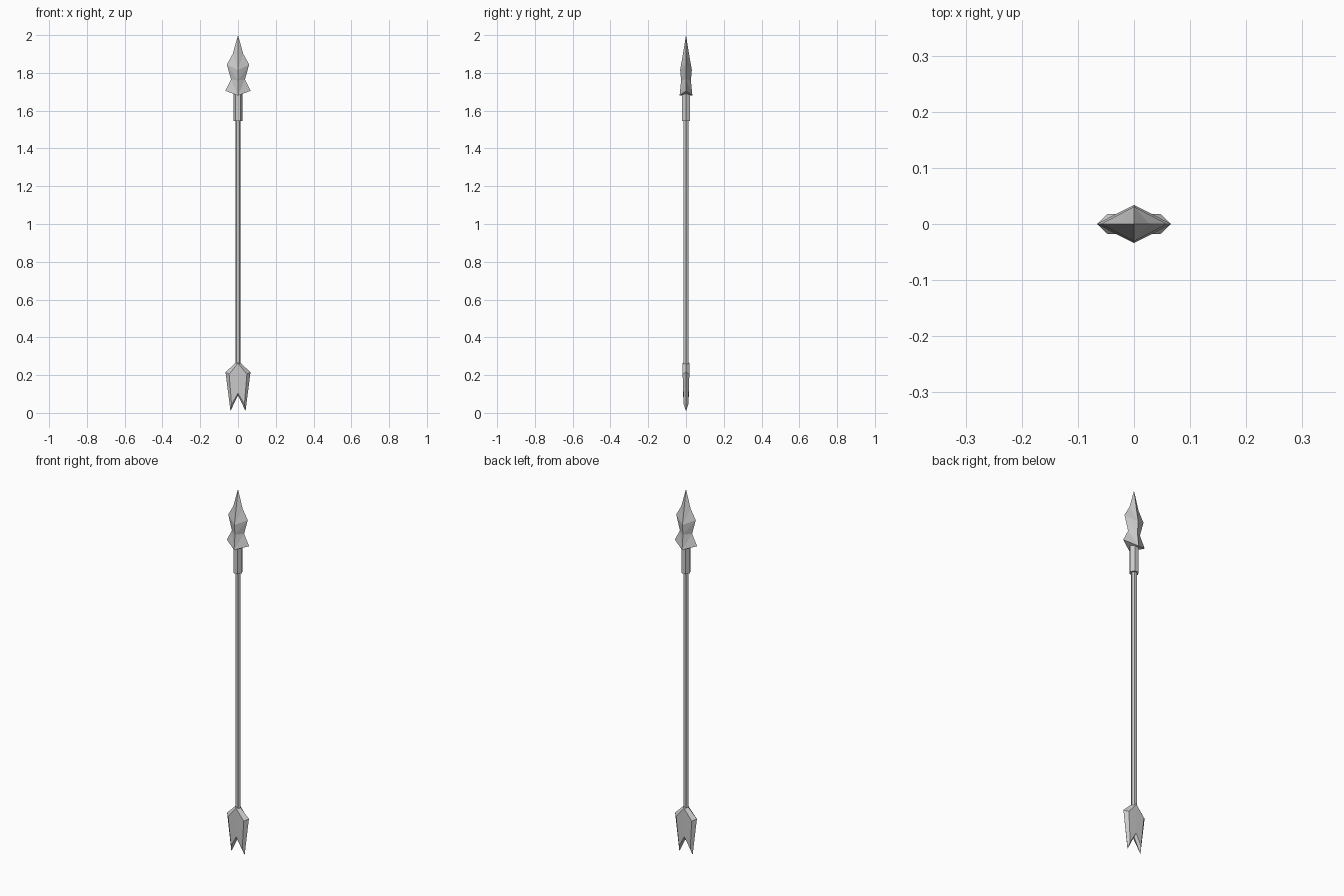
import bpy, bmesh
from math import cos, sin, pi

if "Cube" in bpy.data.objects:
    bpy.data.objects.remove(bpy.data.objects["Cube"])


def make_object(name, verts, faces):
    mesh = bpy.data.meshes.new(name)
    bm = bmesh.new()
    vs = [bm.verts.new(v) for v in verts]
    for f in faces:
        bm.faces.new([vs[i] for i in f])
    bmesh.ops.recalc_face_normals(bm, faces=bm.faces)
    bm.to_mesh(mesh)
    bm.free()
    obj = bpy.data.objects.new(name, mesh)
    bpy.context.collection.objects.link(obj)
    return obj


def hex_rod(name, radius, z0, z1):
    n = 6
    verts = [(radius * cos(2 * pi * i / n), radius * sin(2 * pi * i / n), z)
             for z in (z0, z1) for i in range(n)]
    faces = [(i, (i + 1) % n, n + (i + 1) % n, n + i) for i in range(n)]
    make_object(name, verts, faces + [tuple(range(n)), tuple(range(n, 2 * n))])


# Shaft and the socket below the blade
hex_rod("shaft", 0.014, 0.22, 1.60)
hex_rod("socket", 0.024, 1.545, 1.70)

# Blade: diamond rings (half width, edge height, half depth, ridge height)
rings = [(0.067, 1.705, 0.034, 1.68),
         (0.037, 1.765, 0.026, 1.76),
         (0.059, 1.845, 0.031, 1.815),
         (0.028, 1.90, 0.017, 1.895)]
verts = []
for w, ze, d, zr in rings:
    verts += [(w, 0, ze), (0, d, zr), (-w, 0, ze), (0, -d, zr)]
verts += [(0, 0, 2.0), (0, 0, 1.68)]
tip, base = len(verts) - 2, len(verts) - 1
faces = []
for i in range(4):
    j = (i + 1) % 4
    faces.append((base, i, j))
    for r in range(len(rings) - 1):
        a, b = 4 * r, 4 * r + 4
        faces += [(a + i, a + j, b + i), (a + j, b + j, b + i)] if i % 2 == 0 else \
                 [(a + i, a + j, b + j), (a + i, b + j, b + i)]
    top = 4 * (len(rings) - 1)
    faces.append((top + i, top + j, tip))
make_object("blade", verts, faces)

# Tail fin: sharp outer outline bevelled up to a raised panel, front and back
outer = [(0, 0.278), (0.066, 0.215), (0.040, 0.01), (0, 0.092)]
inner = [(0, 0.263), (0.047, 0.205), (0.034, 0.045), (0, 0.105)]
depth = [0.018, 0.018, 0.012, 0.016]


def loop(points):
    return points + [(-points[2][0], points[2][1]), (-points[1][0], points[1][1])]


depths = depth + [depth[2], depth[1]]
verts = [(x, 0, z) for x, z in loop(outer)]
for side in (-1, 1):
    verts += [(x, side * d, z) for (x, z), d in zip(loop(inner), depths)]
faces = []
for o in (6, 12):
    faces += [(i, (i + 1) % 6, o + (i + 1) % 6, o + i) for i in range(6)]
    faces += [(o, o + 1, o + 2, o + 3), (o, o + 3, o + 4, o + 5)]
make_object("tail_fin", verts, faces)
